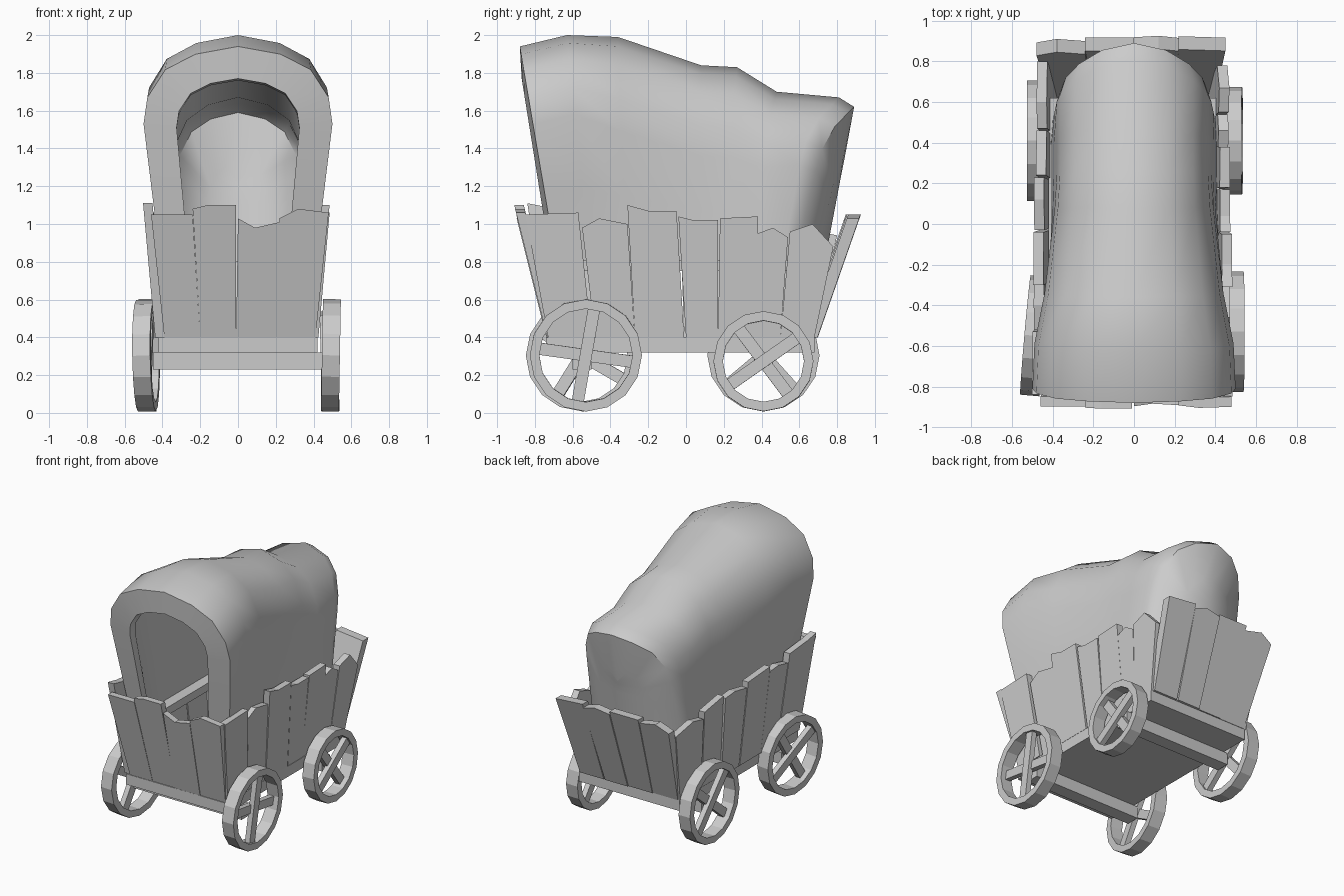
import bpy, math, random
from mathutils import Matrix, Vector
random.seed(4)


def mesh_obj(name, verts, faces, smooth=False):
    me = bpy.data.meshes.new(name)
    me.from_pydata([tuple(v) for v in verts], [], faces)
    ob = bpy.data.objects.new(name, me)
    bpy.context.collection.objects.link(ob)
    import bmesh
    bm = bmesh.new()
    bm.from_mesh(me)
    bmesh.ops.remove_doubles(bm, verts=bm.verts, dist=0.0005)
    bmesh.ops.recalc_face_normals(bm, faces=bm.faces)
    bm.to_mesh(me)
    bm.free()
    if smooth:
        bpy.ops.object.select_all(action='DESELECT')
        ob.select_set(True)
        bpy.context.view_layer.objects.active = ob
        bpy.ops.object.shade_smooth_by_angle(angle=math.radians(45))
    return ob


def box(name, x0, x1, y0, y1, z0, z1):
    v = [(x, y, z) for x in (x0, x1) for y in (y0, y1) for z in (z0, z1)]
    f = [(0, 1, 3, 2), (4, 6, 7, 5), (0, 4, 5, 1), (2, 3, 7, 6), (0, 2, 6, 4), (1, 5, 7, 3)]
    return mesh_obj(name, v, f)


# bed, axles and inner benches
box("bed", -0.42, 0.42, -0.74, 0.68, 0.32, 0.40)
box("front_axle", -0.45, 0.45, -0.60, -0.50, 0.23, 0.32)
box("rear_axle", -0.45, 0.45, 0.36, 0.46, 0.23, 0.32)
for s, n in ((-1, "left"), (1, "right")):
    a, b = sorted((s * 0.30, s * 0.42))
    box(n + "_bench", a, b, -0.72, 0.62, 0.75, 0.81)


# plank walls: each plank = (bottom u0, u1, [(u, z) along the ragged top])
def wall(name, planks, place, thick=0.05):
    for i, (u0, u1, top) in enumerate(planks):
        off = random.uniform(-0.008, 0.01)
        prof = [(u0, 0.4), (u1, 0.4)] + top[::-1]
        n = len(prof)
        v = [place(u, z, off - t) for t in (0, thick) for u, z in prof]
        f = [tuple(range(n)), tuple(range(2 * n - 1, n - 1, -1))]
        f += [(k, (k + 1) % n, (k + 1) % n + n, k + n) for k in range(n)]
        mesh_obj(f"{name}_plank_{i + 1}", v, f)


wall("front", [
    (-0.39, -0.20, [(-0.46, 1.05), (-0.24, 1.05)]),
    (-0.20, -0.01, [(-0.24, 1.08), (-0.16, 1.10), (-0.01, 1.10)]),
    (-0.01, 0.20, [(0.0, 1.03), (0.09, 0.98), (0.22, 1.01)]),
    (0.20, 0.41, [(0.22, 1.03), (0.32, 1.08), (0.48, 1.06)])],
    lambda u, z, t: (u, -0.74 - 0.25 * (z - 0.4) - t, z))
wall("back", [
    (-0.41, -0.20, [(-0.48, 1.00), (-0.38, 1.05), (-0.24, 1.02)]),
    (-0.20, 0.0, [(-0.24, 1.05), (0.0, 1.05)]),
    (0.0, 0.19, [(0.0, 1.03), (0.12, 1.05), (0.22, 1.02)]),
    (0.20, 0.40, [(0.22, 1.05), (0.45, 1.03)])],
    lambda u, z, t: (u, 0.69 + 0.35 * (z - 0.4) + t, z), 0.065)
wall("right", [
    (-0.73, -0.50, [(-0.85, 1.05), (-0.57, 1.06)]),
    (-0.48, -0.27, [(-0.55, 0.98), (-0.46, 1.03), (-0.31, 1.0)]),
    (-0.27, -0.01, [(-0.31, 1.10), (-0.2, 1.07), (-0.05, 1.07)]),
    (0.0, 0.17, [(-0.04, 1.04), (0.04, 1.02), (0.17, 1.02)]),
    (0.17, 0.38, [(0.18, 1.03), (0.38, 1.04)]),
    (0.38, 0.50, [(0.38, 0.95), (0.46, 0.98), (0.54, 0.93)]),
    (0.50, 0.68, [(0.55, 0.96), (0.67, 1.0), (0.78, 0.88)])],
    lambda u, z, t: (0.42 + 0.09 * (z - 0.4) + t, u, z))
wall("left", [
    (-0.73, -0.47, [(-0.84, 1.11), (-0.74, 1.09), (-0.53, 1.07)]),
    (-0.46, -0.27, [(-0.52, 1.0), (-0.40, 1.03), (-0.30, 1.02)]),
    (-0.27, -0.02, [(-0.30, 1.06), (-0.04, 1.04)]),
    (-0.01, 0.20, [(-0.03, 1.0), (0.12, 1.03), (0.23, 1.02)]),
    (0.20, 0.42, [(0.24, 1.04), (0.46, 1.0)]),
    (0.43, 0.68, [(0.47, 0.95), (0.60, 0.98), (0.80, 0.94)])],
    lambda u, z, t: (-0.43 - 0.09 * (z - 0.4) - t, u, z))


# canvas cover: arched rings (y, half width, base half width, top z, arch height, lean, bow)
def ring(y, w, wb, zt, h, lean, bow=0.0, zb=0.80):
    half = [(wb, zb), ((w + wb) / 2, (zb + zt - h) / 2)]
    half += [(w * a, zt - h * b) for a, b in ((1, 1), (0.96, 0.66), (0.77, 0.3), (0.45, 0.1))]
    pts = half + [(0, zt)] + [(-x, z) for x, z in half[::-1]]
    return [(x, y + lean * (zt - z) - bow * (x / 0.4) ** 2, z) for x, z in pts]


outer = [
    (-0.88, 0.50, 0.41, 1.94, 0.41, 0.17, 0),
    (-0.63, 0.49, 0.41, 2.00, 0.42, 0.10, 0),
    (-0.36, 0.44, 0.41, 1.99, 0.50, 0.04, 0),
    (0.08, 0.39, 0.41, 1.84, 0.48, 0, 0),
    (0.27, 0.38, 0.41, 1.83, 0.48, -0.02, 0.02),
    (0.48, 0.38, 0.41, 1.70, 0.40, -0.06, 0.05),
    (0.81, 0.38, 0.40, 1.67, 0.36, -0.15, 0.17),
    (0.89, 0.35, 0.38, 1.62, 0.34, -0.19, 0.18),
    (0.84, 0.18, 0.20, 1.35, 0.20, -0.19, 0.18),
    (0.82, 0.0, 0.0, 1.25, 0.10, -0.19, 0.18)]
inner = [(y - 0.03 * (y > 0.5), max(w - 0.03, 0), max(wb - 0.03, 0), zt - 0.03, h, ln, b)
         for y, w, wb, zt, h, ln, b in outer[1:]]
opening = [(-0.87, 0.325, 0.26, 1.77, 0.26, 0.16, 0), (-0.80, 0.325, 0.26, 1.76, 0.26, 0.14, 0)]
rings = [ring(*r) for r in outer[::-1] + opening + inner]
n = len(rings[0])
faces = [(r * n + k, r * n + k + 1, (r + 1) * n + k + 1, (r + 1) * n + k)
         for r in range(len(rings) - 1) for k in range(n - 1)]
mesh_obj("canvas_cover", [p for r in rings for p in r], faces, smooth=True)


# wheels: 16-sided rim with two crossed spokes
def wheel(name, x, y, R, spin, yaw=0, lean=0, width=0.095, N=16):
    M = Matrix.Translation((x, y, R + 0.008)) @ Matrix.Rotation(math.radians(yaw), 4, 'Z') \
        @ Matrix.Rotation(math.radians(lean), 4, 'Y')
    prof = [(R, -width / 2), (R, width / 2), (R - 0.05, width / 2), (R - 0.05, -width / 2)]
    v, f = [], []
    for i in range(N):
        a = math.tau * i / N
        v += [M @ Vector((px, r * math.cos(a), r * math.sin(a))) for r, px in prof]
        j = (i + 1) % N
        f += [(i * 4 + k, i * 4 + (k + 1) % 4, j * 4 + (k + 1) % 4, j * 4 + k) for k in range(4)]
    mesh_obj(name + "_rim", v, f)
    for i, ang in enumerate((spin, spin + 92)):
        sp = box(f"{name}_spoke_{i + 1}", -0.02, 0.02, -R + 0.03, R - 0.03, -0.032, 0.032)
        sp.matrix_world = M @ Matrix.Rotation(math.radians(ang), 4, 'X') \
            @ Matrix.Translation((0.012 * (1 - 2 * i), 0, 0))


wheel("front_right_wheel", 0.492, -0.53, 0.297, 80, 0, 1)
wheel("rear_right_wheel", 0.485, 0.41, 0.265, 35, 0, -1)
wheel("front_left_wheel", -0.487, -0.55, 0.295, 58, -5, -1)
wheel("rear_left_wheel", -0.48, 0.41, 0.297, 40)
